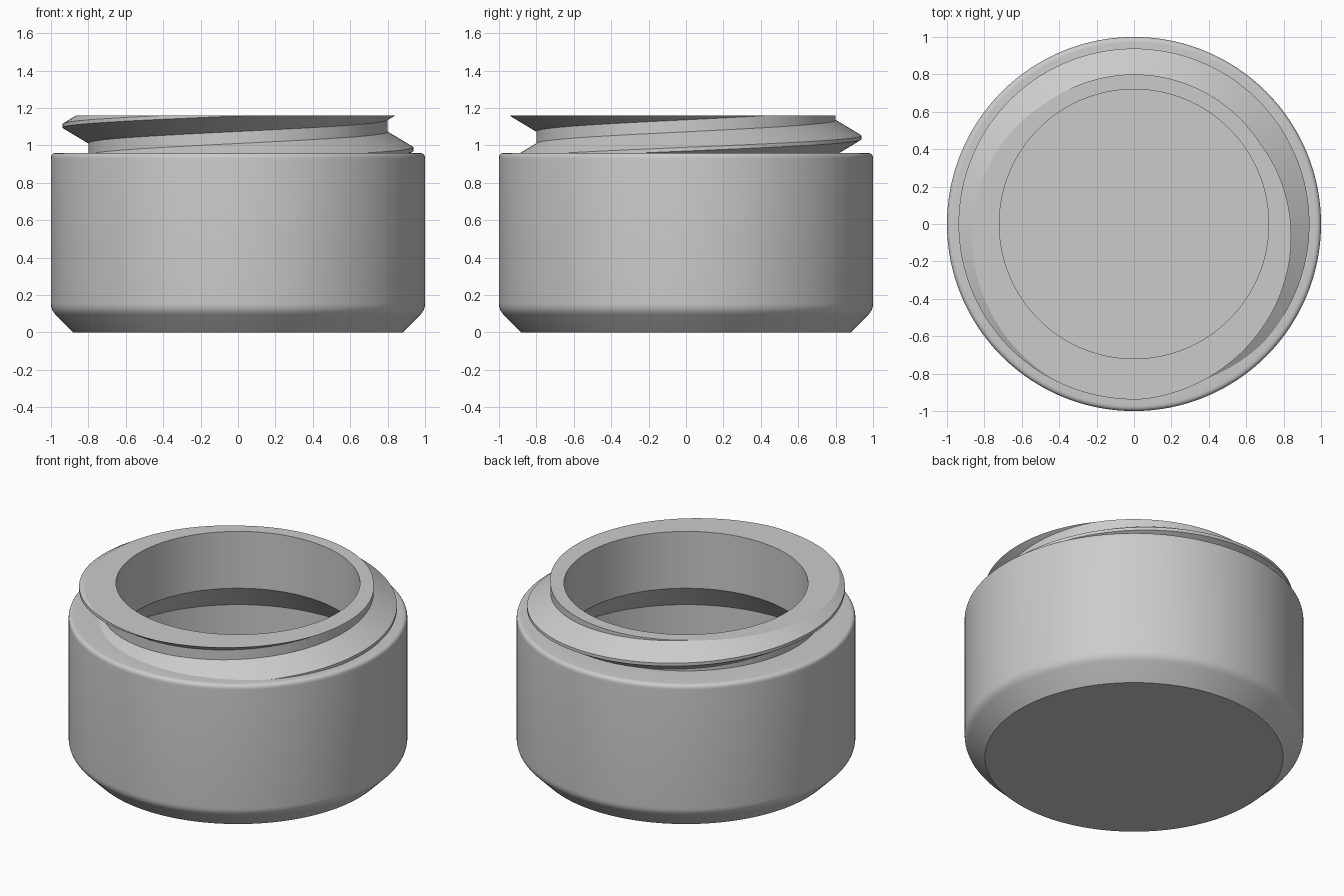
import bpy, bmesh, math

cube = bpy.data.objects.get("Cube")
if cube:
    bpy.data.objects.remove(cube, do_unlink=True)

SEGMENTS = 192
RIM_Z, SHOULDER_Z = 1.16, 0.96
BORE, WALL = 0.72, 0.92
NECK, CREST = 0.8, 0.938
PITCH, START_Z = 0.25, 0.98
ROOT_HALF, CREST_HALF = 0.093, 0.01


def rounded(a, corner, b, steps=6):
    """Points of a smooth fillet from a to b around a corner."""
    pts = []
    for i in range(steps + 1):
        t = i / steps
        pts.append(tuple((1 - t) ** 2 * p + 2 * t * (1 - t) * c + t * t * q
                         for p, c, q in zip(a, corner, b)))
    return pts


def thread_radius(z, turn):
    """Neck radius at a height, with the trapezoid thread added."""
    offset = (z - START_Z - PITCH * turn + PITCH / 2) % PITCH - PITCH / 2
    rise = (ROOT_HALF - abs(offset)) / (ROOT_HALF - CREST_HALF)
    return NECK + (CREST - NECK) * min(1, max(0, rise))


def thread_points(turn):
    """Thread corners at one angle, trimmed by the shoulder and the rim."""
    heights = [SHOULDER_Z]
    for k in (-1, 0, 1):
        for h in (-ROOT_HALF, -CREST_HALF, CREST_HALF, ROOT_HALF):
            z = START_Z + PITCH * (turn + k) + h
            heights.append(min(RIM_Z, max(SHOULDER_Z, z)))
    heights.append(RIM_Z)
    return [(thread_radius(z, turn), z) for z in heights]


# Outside: base, bevelled foot, wall and rounded shoulder
outside = [(0, 0), (0.88, 0)]
outside += rounded((0.975, 0.095), (1, 0.12), (1, 0.155))
outside += rounded((1, 0.93), (1, SHOULDER_Z), (0.97, SHOULDER_Z))

# Inside: bore, sloped underside of the shoulder, wall and floor
inside = [(BORE, RIM_Z), (BORE, 0.79), (WALL, 0.59), (WALL, 0.15),
          (0.85, 0.08), (0, 0.08)]

# Sweep the section around the axis, letting the thread climb one pitch per turn
bm = bmesh.new()
columns = []
for i in range(SEGMENTS + 1):
    turn = i / SEGMENTS
    c, s = math.cos(math.tau * turn), math.sin(math.tau * turn)
    section = outside + thread_points(turn) + inside
    columns.append([bm.verts.new((r * c, r * s, z)) for r, z in section])
for a, b in zip(columns, columns[1:]):
    for j in range(len(a) - 1):
        bm.faces.new((a[j], b[j], b[j + 1], a[j + 1]))
bmesh.ops.remove_doubles(bm, verts=bm.verts, dist=0.0002)
bmesh.ops.recalc_face_normals(bm, faces=bm.faces)

mesh = bpy.data.meshes.new("threaded_jar")
bm.to_mesh(mesh)
bm.free()
jar = bpy.data.objects.new("threaded_jar", mesh)
bpy.context.collection.objects.link(jar)

# Plain grey
grey = bpy.data.materials.new("light_grey")
grey.use_nodes = True
grey.diffuse_color = (0.6, 0.6, 0.6, 1)
grey.node_tree.nodes["Principled BSDF"].inputs["Base Color"].default_value = (0.6, 0.6, 0.6, 1)
mesh.materials.append(grey)

bpy.ops.object.select_all(action='DESELECT')
jar.select_set(True)
bpy.context.view_layer.objects.active = jar
bpy.ops.object.shade_smooth_by_angle(angle=math.radians(28))
